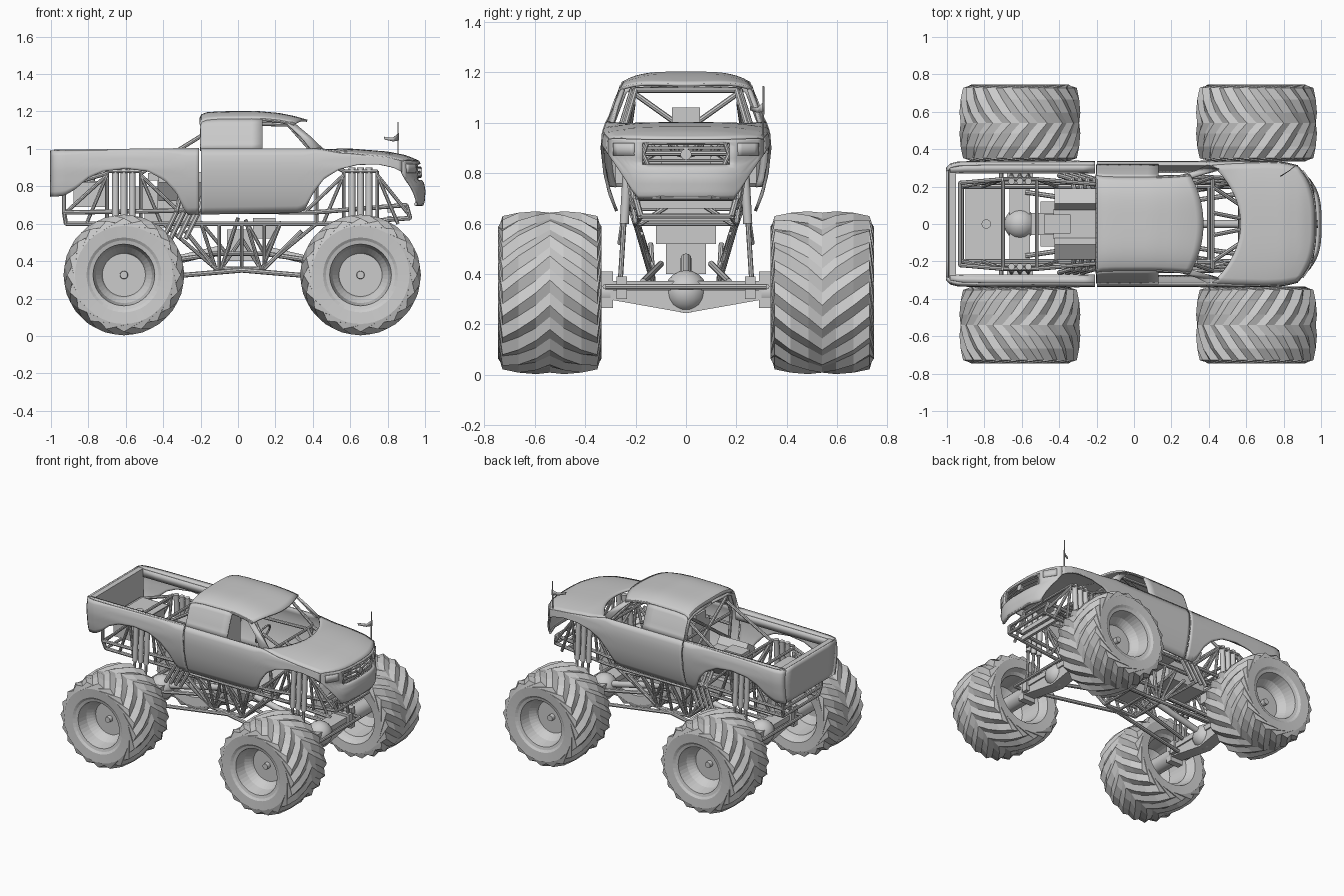
import bpy, bmesh
from math import sin, cos, pi, radians
from mathutils import Vector, Matrix

if "Cube" in bpy.data.objects:
    bpy.data.objects.remove(bpy.data.objects["Cube"])


def lerp(tab, x):
    if x <= tab[0][0]:
        return tab[0][1]
    for (a, p), (b, q) in zip(tab, tab[1:]):
        if x <= b:
            return p + (q - p) * (x - a) / (b - a)
    return tab[-1][1]


def span(a, b, n):
    return [a + (b - a) * i / n for i in range(n + 1)]


def finish(name, bm, mirror=False, smooth=True, thick=0):
    bmesh.ops.recalc_face_normals(bm, faces=bm.faces)
    me = bpy.data.meshes.new(name)
    bm.to_mesh(me)
    bm.free()
    ob = bpy.data.objects.new(name, me)
    bpy.context.collection.objects.link(ob)
    if smooth:
        bpy.ops.object.select_all(action='DESELECT')
        ob.select_set(True)
        bpy.context.view_layer.objects.active = ob
        bpy.ops.object.shade_smooth_by_angle(angle=radians(35))
    if thick:
        m = ob.modifiers.new("thickness", 'SOLIDIFY')
        m.thickness, m.offset = thick, 0
    if mirror:
        m = ob.modifiers.new("mirror", 'MIRROR')
        m.use_axis = (False, True, False)
        m.use_mirror_merge = False
    return ob


def grid(name, rows, mirror=False, thick=.012, skip=None):
    """Sheet through rows of points, given thickness."""
    bm = bmesh.new()
    vs = [[bm.verts.new(p) for p in r] for r in rows]
    for a, b in zip(vs, vs[1:]):
        for i in range(len(a) - 1):
            q = (a[i], a[i + 1], b[i + 1], b[i])
            if not (skip and skip(sum((v.co for v in q), Vector()) / 4)):
                bm.faces.new(q)
    return finish(name, bm, mirror, True, thick)


def tubes(name, paths, r=.011, mirror=True, seg=8):
    """Straight round bars along each polyline."""
    bm = bmesh.new()
    for path in paths:
        for a, b in zip(path, path[1:]):
            a, b = Vector(a), Vector(b)
            d = b - a
            mat = Matrix.Translation((a + b) / 2) @ d.to_track_quat('Z', 'Y').to_matrix().to_4x4()
            bmesh.ops.create_cone(bm, cap_ends=True, segments=seg, radius1=r, radius2=r, depth=d.length, matrix=mat)
    return finish(name, bm, mirror)


def boxes(name, specs, mirror=False):
    """Each spec: x0, x1, y0, y1, z0, z1."""
    bm = bmesh.new()
    for x0, x1, y0, y1, z0, z1 in specs:
        mat = Matrix.Translation(((x0 + x1) / 2, (y0 + y1) / 2, (z0 + z1) / 2)) @ Matrix.Diagonal((x1 - x0, y1 - y0, z1 - z0, 1))
        bmesh.ops.create_cube(bm, size=1, matrix=mat)
    return finish(name, bm, mirror, False)


# ---- wheels: chevron-lugged tyre and dished rim, turned about y
def wheel_mesh():
    N = 40
    prof = [(-.165, .185, 0, 0), (-.2, .2, 0, 0), (-.205, .262, 0, 0), (-.188, .293, .011, 3), (-.125, .311, .010, 2),
            (-.055, .316, .007, 1), (0, .315, .006, 0), (.055, .316, .007, 1), (.125, .311, .010, 2), (.188, .293, .011, 3),
            (.205, .262, 0, 0), (.2, .2, 0, 0), (.19, .185, 0, 0)]
    bm = bmesh.new()

    def ring(y, r, amp, sh, n):
        out = []
        for j in range(n):
            t, q = 2 * pi * (j + sh) / n, r + (amp if j % 2 else -amp)
            out.append(bm.verts.new((q * cos(t), y, q * sin(t))))
        return out
    rs = [ring(*p, N) for p in prof]
    rim = [(.19, .185), (.185, .165), (.11, .15), (.07, .122), (.055, .115)]
    back = [(-.165, .185), (-.15, .165), (0, .15), (.03, .1)]
    hub = [(.05, .022), (.085, .02)]
    lists = [rs] + [[ring(y, r, 0, 0, N) for y, r in p] for p in (rim, back, hub)]
    for L in lists:
        for a, b in zip(L, L[1:]):
            for j in range(N):
                bm.faces.new((a[j], a[(j + 1) % N], b[(j + 1) % N], b[j]))
    for L in lists[1:]:
        bm.faces.new(L[-1])
    return finish("wheel_front_left", bm, smooth=False)


FX, RX, AZ = .655, -.61, .326
first = wheel_mesh()
first.location = (FX, .54, AZ)
for nm, x, s in (("wheel_front_right", FX, -1), ("wheel_rear_left", RX, 1), ("wheel_rear_right", RX, -1)):
    w = bpy.data.objects.new(nm, first.data)
    bpy.context.collection.objects.link(w)
    w.location = (x, s * .54, AZ)
    w.rotation_euler = (0, 0, 0 if s > 0 else pi)

# ---- body shape tables
WZ = [(.65, .275), (.72, .303), (.8, .322), (.9, .333), (.96, .328), (1.0, .315)]
WX = [(-1, -.035), (-.985, -.015), (-.94, -.004), (-.8, 0), (.7, 0), (.8, -.006), (.9, -.03)]
ZB = [(-1, .745), (-.93, .75), (-.87, .785), (-.8, .845), (-.72, .88), (-.6, .895), (-.48, .88), (-.39, .83), (-.33, .765),
      (-.29, .68), (-.27, .65), (.33, .66), (.36, .68), (.4, .76), (.46, .84), (.54, .89), (.64, .915), (.75, .917), (.83, .9), (.88, .875)]
ZC = [(.42, 1.0), (.6, .996), (.8, .98), (.9, .96), (.97, .93)]
DROP = [(.42, 0), (.55, .022), (.9, .03)]


def width(x, z):
    return lerp(WZ, z) + lerp(WX, x)


def hood_z(x, v):
    return lerp(ZC, x) - lerp(DROP, x) * abs(v) ** 3


def top_z(x):
    return .99 + (x + 1) * .012 if x < -.2 else hood_z(x, 1)


def side(name, x0, x1, n):
    grid(name, [[(x, width(x, z), z) for z in span(lerp(ZB, x), top_z(x), 9)] for x in span(x0, x1, n)], True)


side("bed_side", -1, -.208, 40)
side("cab_and_fender_side", -.198, .875, 54)
# bed rails and tailgate
grid("bed_rail", [[(x, .277, .985), (x, width(x, 1), top_z(x))] for x in span(-.985, -.208, 12)], True)
grid("bed_rail_lip", [[(x, .277, .985), (x, .277, .93)] for x in span(-.985, -.208, 6)], True)
grid("tailgate", [[(-.998 + .006 * (.99 - z) / .25, v * (width(-1, z) + .002), z) for v in span(-1, 1, 6)] for z in span(.745, .99, 8)], thick=.014)
boxes("tailgate_inner", [(-.965, -.953, -.28, .28, .76, .985), (-.99, -.953, -.28, .28, .978, .99)])
# hood and nose
def nose_x(v):
    return .965 - .09 * abs(v) ** 3


hood = []
for v in span(-1, 1, 20):
    xs = span(.57 - .15 * v * v, nose_x(v), 16)
    hood.append([(x, v * width(x, hood_z(x, v)) if abs(v) == 1 else v * width(x, hood_z(x, 1)), hood_z(x, v)) for x in xs])
grid("hood", hood)
BULGE = [(.7, .018), (.715, .027), (.775, .032), (.825, .022), (.835, .006), (.88, .012), (.93, .002), (.95, 0)]
fascia = []
for v in span(-1, 1, 28):
    a, xe = abs(v), nose_x(v)
    zt, zb = hood_z(xe, v), .70 if a < .66 else .70 + .175 * (a - .66) / .34
    fascia.append([(xe + lerp(BULGE, z) * (1 - a ** 4), v * width(xe, hood_z(xe, 1)) * (1 - .25 * max(0, .85 - z)), z)
                   for z in span(zt, zb, 16)])
grid("front_fascia", fascia, skip=lambda c: abs(c.y) < .165 and .828 < c.z < .917)
# grille frame, bars and centre disc
oval = [(.972 - .02 * (abs(y) / .17) ** 2, y, z) for y, z in
        ((-.15, .83), (.15, .83), (.17, .875), (.155, .92), (-.155, .92), (-.17, .875), (-.15, .83))]
tubes("grille_frame", [oval], .009, False)
tubes("grille_bars", [[(.95, -.165, z), (.975, 0, z), (.95, .165, z)] for z in (.85, .875, .9)], .006, False, 6)
tubes("grille_disc", [[(.96, 0, .875), (.985, 0, .875)]], .022, False, 16)
tubes("bumper_lip", [[(.95, -.2, .705), (.985, -.1, .705), (.985, .1, .705), (.95, .2, .705)]], .009, False)
grid("headlight", [[(nose_x(v) + .012, v * .3, z) for z in (.87, .895, .92)] for v in span(.68, .95, 5)], True)

# ---- cab top: roof, sides, pillars, rear window frame
ZR = [(-.2, 1.165), (-.192, 1.18), (-.165, 1.19), (-.1, 1.195), (.1, 1.197), (.22, 1.186), (.3, 1.17), (.37, 1.15)]


def roof_z(x, v):
    return lerp(ZR, x) - .038 * abs(v) ** 4


def cab_w(z):
    return lerp([(1.0, .315), (1.02, .303), (1.08, .283), (1.13, .262), (1.16, .248)], z)


grid("roof", [[(x, v * cab_w(roof_z(x, 1)), roof_z(x, v)) for x in [-.2, -.192, -.18] + span(-.165, .37 - .07 * v * v, 14)] for v in span(-1, 1, 20)])
grid("cab_upper_side", [[(x, cab_w(z), z) for z in span(.998, roof_z(x, 1), 6)] for x in [-.2, -.192, -.165] + span(-.1, .13, 4)], True)
tubes("window_header", [[(x, cab_w(roof_z(x, 1)) - .002, roof_z(x, 1)) for x in span(.12, .3, 5)]], .009)
grid("windshield_pillar", [[(.25, .258, 1.145), (.305, .247, 1.132)], [(.335, .283, 1.065), (.385, .272, 1.065)], [(.395, .313, .992), (.455, .29, .998)]], True)
grid("rear_window_frame", [[(-.198, .315, .99), (-.198, .285, .99)], [(-.198, .263, 1.125), (-.198, .235, 1.12)],
                           [(-.198, .2, 1.15), (-.198, .19, 1.135)], [(-.198, 0, 1.165), (-.198, 0, 1.145)]], True)
# flag on the left fender
tubes("flag_pole", [[(.855, .305, .93), (.855, .308, 1.145)]], .004, False, 6)
grid("flag", [[(.86, .31, 1.085), (.86, .31, 1.045)], [(.83, .285, 1.06), (.83, .285, 1.04)], [(.78, .255, 1.065), (.785, .255, 1.05)]], thick=.004)

# ---- tube chassis
tubes("frame_rails", [
    [(-.93, .22, .66), (-.3, .22, .67), (.4, .22, .66), (.9, .2, .7)],
    [(-.92, .2, .6), (.5, .2, .6), (.92, .18, .63), (.9, .2, .7)],
    [(-.93, .22, .66), (-.92, .2, .6)],
    [(-.28, .18, .56), (-.12, .13, .36), (.14, .13, .36), (.34, .18, .56)],
    [(-.14, .14, .44), (.17, .14, .44)]], .012)
zig = [(-.4, .2, .6), (-.12, .13, .36), (-.2, .2, .61), (-.06, .14, .44), (0, .2, .63), (-.09, .13, .36), (.02, .14, .52), (.12, .13, .36),
       (.04, .2, .62), (.14, .14, .44), (.23, .2, .61), (.13, .13, .36), (.42, .2, .6)]
tubes("belly_truss", [zig, [(-.1, .13, .36), (-.1, .2, .6)], [(.14, .13, .36), (.14, .2, .6)], [(.02, .13, .36), (.02, .2, .6)]], .010)
tubes("cross_bars", [[(x, 0, z), (x, y, z)] for x, y, z in
      ((-.93, .22, .66), (-.92, .2, .6), (-.7, .24, .87), (-.52, .24, .87), (-.52, .2, .6), (-.12, .13, .36), (.02, .13, .36), (.14, .13, .36),
       (.4, .2, .6), (.57, .24, .88), (.74, .24, .88), (.92, .18, .63), (.9, .2, .7), (-.18, .24, .98), (.42, .25, .95))], .010)
for nm, c, s in (("rear", RX, -1), ("front", FX, 1)):
    a, b = c - s * .09, c + s * .09
    e = c + s * (.31 if s < 0 else .25)
    tubes(nm + "_tower", [[(a, .2, .6), (a, .24, .88), (b, .24, .88), (b, .2, .6)], [(e, .2, .66), (b, .24, .86), (c + s * .2, .2, .6)],
                          [(c - s * .3, .22, .66), (a, .24, .86), (c - s * .2, .2, .6)], [(a, -.18, .6), (a, .22, .86)]], .010)
    # shocks and links
    tubes(nm + "_shock_bodies", [[(c + d, .245, .6), (c + d, .228, .9)] for d in (-.045, 0, .045)], .018, seg=12)
    tubes(nm + "_shock_rods", [[(c + d, .262, .35), (c + d, .245, .62)] for d in (-.045, 0, .045)], .010)
    tubes(nm + "_links", [[(c - s * .03, .22, .3), (-s * .1 + .02, .13, .36)], [(c - s * .03, .17, .37), (s * .12 + .02, .1, .44)]], .013)
    # axle with V-shaped truss plate, knuckles and hubs
    bm = bmesh.new()
    pr = [(-.31, .3), (0, .245), (.31, .3), (.31, .335), (-.31, .335)]
    f = bm.faces.new([bm.verts.new((c - .045, y, z)) for y, z in pr])
    ex = bmesh.ops.extrude_face_region(bm, geom=[f])
    bmesh.ops.translate(bm, vec=(.09, 0, 0), verts=[v for v in ex['geom'] if isinstance(v, bmesh.types.BMVert)])
    bmesh.ops.create_uvsphere(bm, u_segments=16, v_segments=10, radius=.085, matrix=Matrix.Translation((c, 0, .33)))
    finish(nm + "_axle", bm)
    boxes(nm + "_axle_mounts", [(c - .055, c + .055, .03, .31, .335, .372), (c - .05, c + .05, .29, .335, .265, .41),
                                (c - .07, c + .07, .235, .275, .3, .39)], True)
    tubes(nm + "_hub", [[(c, .3, AZ), (c, .575, AZ)]], .055, seg=20)
    tubes(nm + "_tie_rod", [[(c + s * .1, 0, .35), (c + s * .1, .32, .35), (c, .32, .35)]], .011)
    tubes(nm + "_drive_shaft", [[(c, 0, .34), (.02 + s * .12, 0, .46)]], .022, False, 12)

# roll cage
tubes("roll_cage", [[(-.18, .22, .66), (-.18, .26, .98), (-.17, .21, 1.14), (.27, .2, 1.13), (.42, .25, .96), (.42, .2, .6)],
                    [(-.18, -.21, 1.12), (-.18, .24, .8)], [(-.17, 0, 1.14), (-.17, .21, 1.14)], [(.27, 0, 1.13), (.27, .2, 1.13)],
                    [(-.18, .21, 1.08), (-.52, .24, .87)], [(-.17, .04, 1.14), (.27, .2, 1.13)], [(-.18, .25, .9), (.42, .25, .92)],
                    [(.42, .25, .95), (.57, .24, .88)], [(-.7, .24, .87), (-.93, .22, .8), (-.93, .22, .66)], [(-.93, .22, .8), (-.93, 0, .8)],
                    [(.42, .06, .95), (.57, .03, .88)], [(.42, .2, .95), (.57, .1, .88)]], .011)

# ---- drivetrain and interior
boxes("engine", [(-.43, -.2, -.08, .08, .64, .83), (-.55, -.42, -.06, .06, .68, .8), (-.5, -.2, -.12, .12, .58, .68)])
bm = bmesh.new()
bmesh.ops.create_cube(bm, size=1, matrix=Matrix.Translation((-.31, .115, .8)) @ Matrix.Rotation(radians(-35), 4, 'X') @ Matrix.Diagonal((.23, .1, .12, 1)))
finish("cylinder_head", bm, True, False)
boxes("engine_blower", [(-.48, -.34, -.05, .05, .83, .87)])
tubes("exhaust_headers", [[(x + .05, .14, .74), (x + .03, .24, .66), (x - .04, .26, .52)] for x in (-.36, -.32, -.28, -.24)], .013)
boxes("fuel_cell", [(-.88, -.71, -.17, .17, .69, .82), (-.9, -.69, -.19, .19, .82, .828)])
tubes("fuel_cap", [[(-.79, 0, .82), (-.79, 0, .838)]], .025, False, 16)
boxes("transfer_case", [(-.06, .08, -.08, .08, .4, .57), (.08, .2, -.12, .12, .52, .63)])
boxes("nose_plates", [(.8, .82, -.18, .18, .61, .64), (.8, .82, -.18, .18, .66, .69)])
boxes("cab_floor", [(-.18, .34, -.23, .23, .66, .672)])
boxes("seat", [(-.08, .14, -.1, .1, .7, .77), (-.12, -.05, -.1, .1, .74, 1.0), (-.12, -.06, -.055, .055, 1.0, 1.06)])
tubes("steering_column", [[(.36, 0, .86), (.2, 0, .93)]], .01, False)
tubes("steering_wheel", [[(.2 + .03 * sin(t), .07 * cos(t), .93 + .065 * sin(t)) for t in span(0, 2 * pi, 12)]], .007, False, 6)
